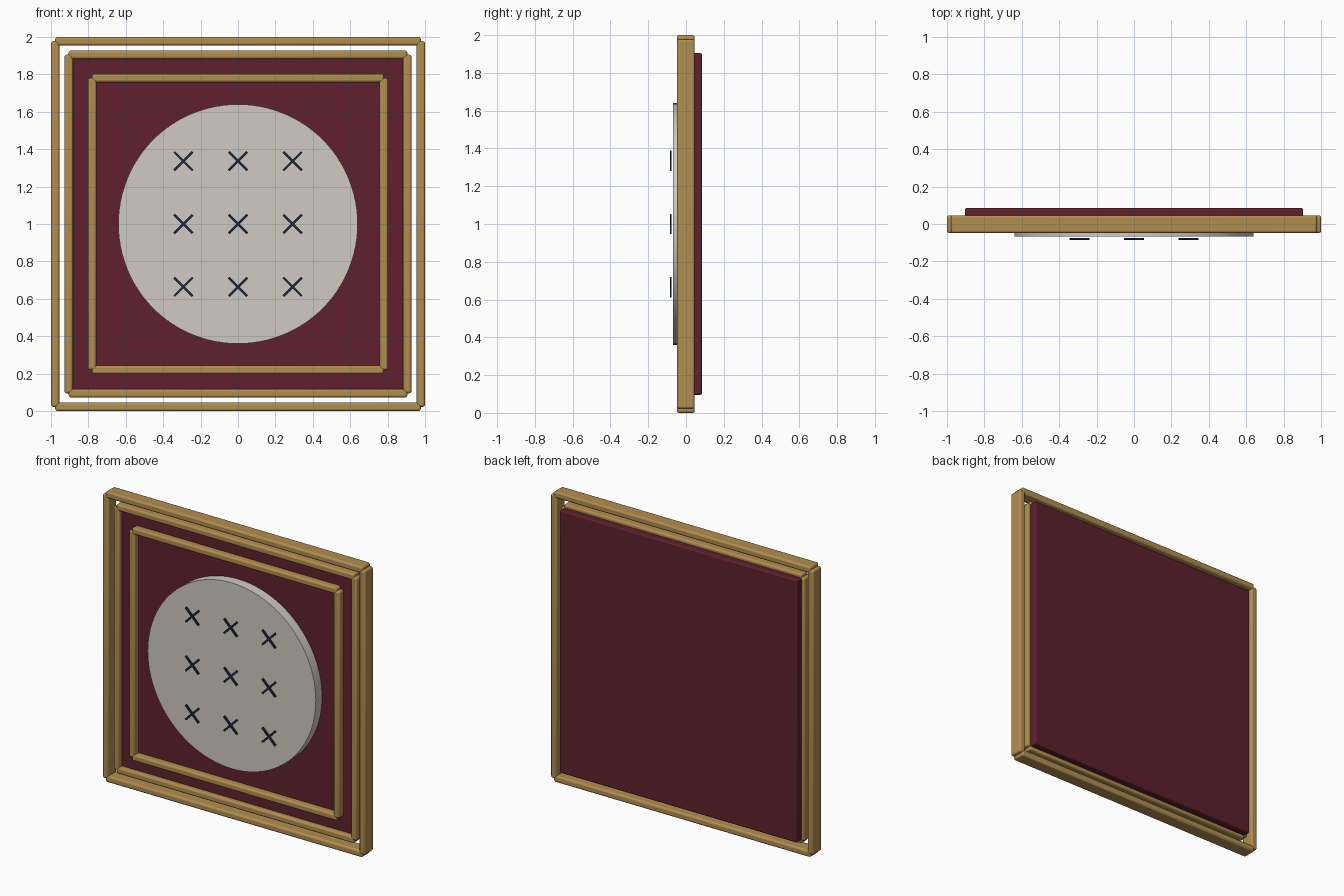
import bpy
import math

old = bpy.data.objects.get("Cube")
if old:
    bpy.data.objects.remove(old, do_unlink=True)


def material(name, rgb):
    mat = bpy.data.materials.new(name)
    mat.use_nodes = True
    color = (*rgb, 1)
    mat.diffuse_color = color
    mat.node_tree.nodes["Principled BSDF"].inputs["Base Color"].default_value = color
    return mat


gold = material("antique gold", (0.445, 0.27, 0.08))
maroon = material("deep maroon", (0.112, 0.0145, 0.026))
ivory = material("warm ivory", (0.63, 0.60, 0.54))
navy = material("dark navy", (0.0116, 0.0232, 0.0545))

MID = 1.0  # height of the centre


def finish(obj, name, mat):
    obj.name = name
    obj.data.materials.append(mat)
    bpy.ops.object.shade_smooth_by_angle(angle=math.radians(40))
    return obj


def box(name, mat, center, size, bevel=0, turn=0):
    bpy.ops.mesh.primitive_cube_add(size=1, location=center)
    obj = bpy.context.object
    obj.scale = size
    bpy.ops.object.transform_apply(location=False, rotation=False, scale=True)
    obj.rotation_euler.y = turn
    if bevel:
        mod = obj.modifiers.new("rounded_edges", "BEVEL")
        mod.width = bevel
        mod.segments = 3
    return finish(obj, name, mat)


def frame(name, reach, front, back):
    """Four bars whose ends stop on the centre lines of their neighbours."""
    width, y, depth = 0.045, (front + back) / 2, back - front
    for side, sign in (("left", 1), ("right", -1)):
        box(f"{name}_{side}_bar", gold, (sign * reach, y, MID),
            (width, depth, 2 * reach), 0.012)
    for side, sign in (("top", 1), ("bottom", -1)):
        box(f"{name}_{side}_bar", gold, (0, y, MID + sign * reach),
            (2 * reach, depth, width), 0.012)


# Nested frames
frame("outer_frame", 0.9775, -0.048, 0.046)
frame("middle_frame", 0.905, -0.035, 0.037)
frame("inner_frame", 0.78, -0.045, 0.02)

# Backing panel
box("backing_panel", maroon, (0, 0.043, MID), (1.808, 0.086, 1.808), 0.01)

# Round plate
bpy.ops.mesh.primitive_cylinder_add(vertices=96, radius=0.64, depth=0.07,
                                    location=(0, -0.033, MID),
                                    rotation=(math.pi / 2, 0, 0))
finish(bpy.context.object, "round_plate", ivory)

# Grid of crossed stitches
for row in (-1, 0, 1):
    for col in (-1, 0, 1):
        for stroke, sign in (("rising", -1), ("falling", 1)):
            box(f"stitch_{stroke}", navy,
                (col * 0.292, -0.081, MID + row * 0.336),
                (0.013, 0.01, 0.14), turn=sign * math.pi / 4)
